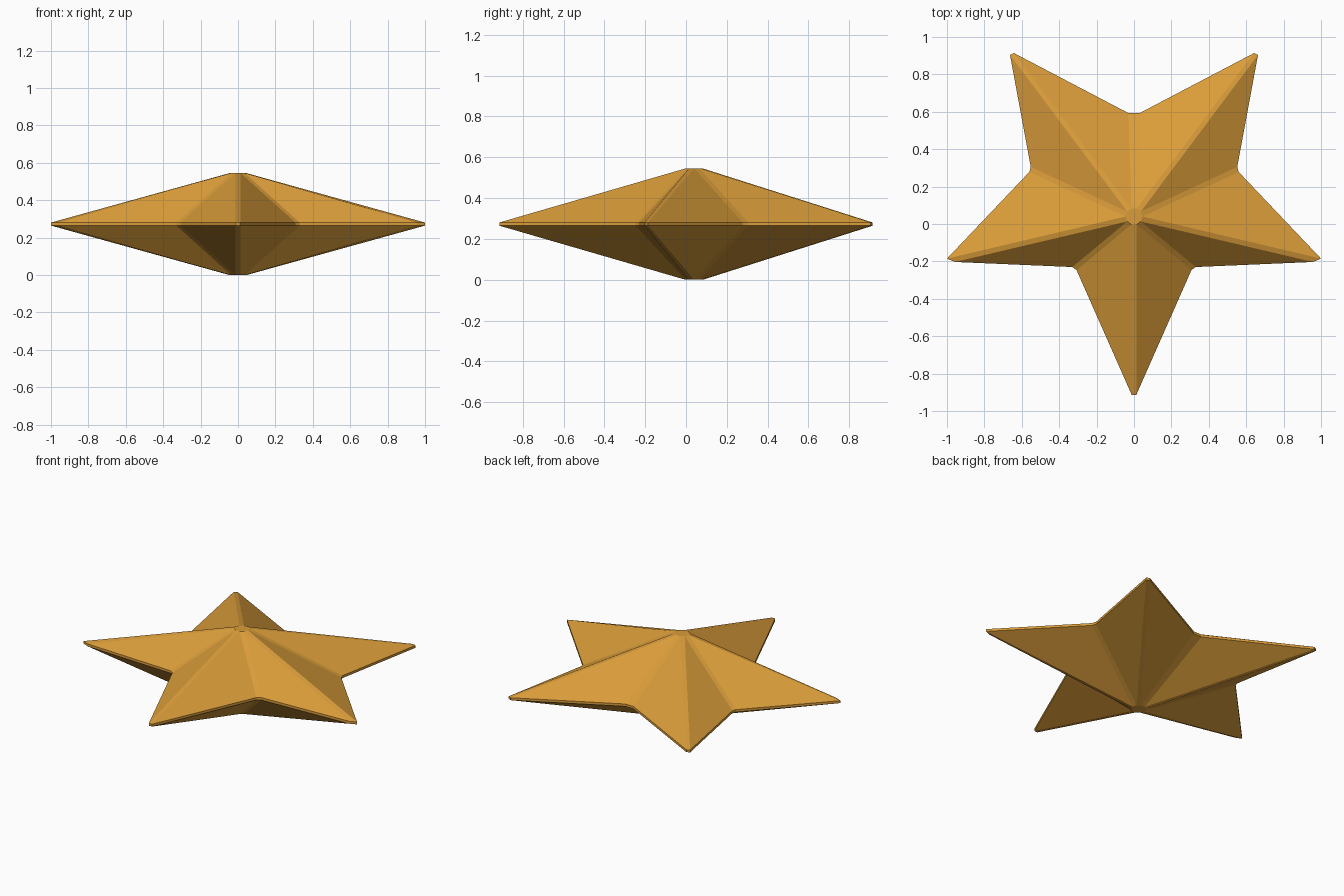
import bpy, bmesh, math

if "Cube" in bpy.data.objects:
    bpy.data.objects.remove(bpy.data.objects["Cube"])

# Right half of the star outline: two points per blunted corner,
# counter-clockwise from the front tip to the back notch
HALF = [(0.012, -0.914), (0.307, -0.247), (0.33, -0.23), (0.957, -0.203),
        (1.0, -0.185), (0.56, 0.278), (0.552, 0.305), (0.663, 0.904),
        (0.642, 0.914), (0.03, 0.593)]
OUTLINE = HALF + [(-x, y) for x, y in reversed(HALF)]
CENTRE_Y, CAP_R = 0.04, 0.045
MID_Z, RIM, HEIGHT = 0.2725, 0.008, 0.545

gold = bpy.data.materials.new("gold")
gold.diffuse_color = (0.70, 0.335, 0.042, 1)
gold.use_nodes = True
gold.node_tree.nodes["Principled BSDF"].inputs["Base Color"].default_value = gold.diffuse_color

bm = bmesh.new()


def half_star(rim_z, cap_z):
    """One faceted side: flat cap, ten facets, ten bevel strips."""
    rim = [bm.verts.new((x, y, rim_z)) for x, y in OUTLINE]
    cap = []
    for i in range(10):
        a = math.radians(-72 + 36 * i)
        cap.append(bm.verts.new((CAP_R * math.cos(a),
                                 CENTRE_Y + CAP_R * math.sin(a), cap_z)))
    bm.faces.new(cap)
    for i in range(10):
        bm.faces.new((rim[2 * i], rim[2 * i + 1], cap[i]))
        bm.faces.new((rim[2 * i + 1], rim[(2 * i + 2) % 20],
                      cap[(i + 1) % 10], cap[i]))
    return rim


top = half_star(MID_Z + RIM, HEIGHT)
bottom = half_star(MID_Z - RIM, 0)

# Thin rim joining the two sides
for i in range(20):
    j = (i + 1) % 20
    bm.faces.new((bottom[i], bottom[j], top[j], top[i]))

bmesh.ops.recalc_face_normals(bm, faces=bm.faces)
mesh = bpy.data.meshes.new("star")
bm.to_mesh(mesh)
bm.free()
mesh.materials.append(gold)
star = bpy.data.objects.new("star", mesh)
bpy.context.collection.objects.link(star)
